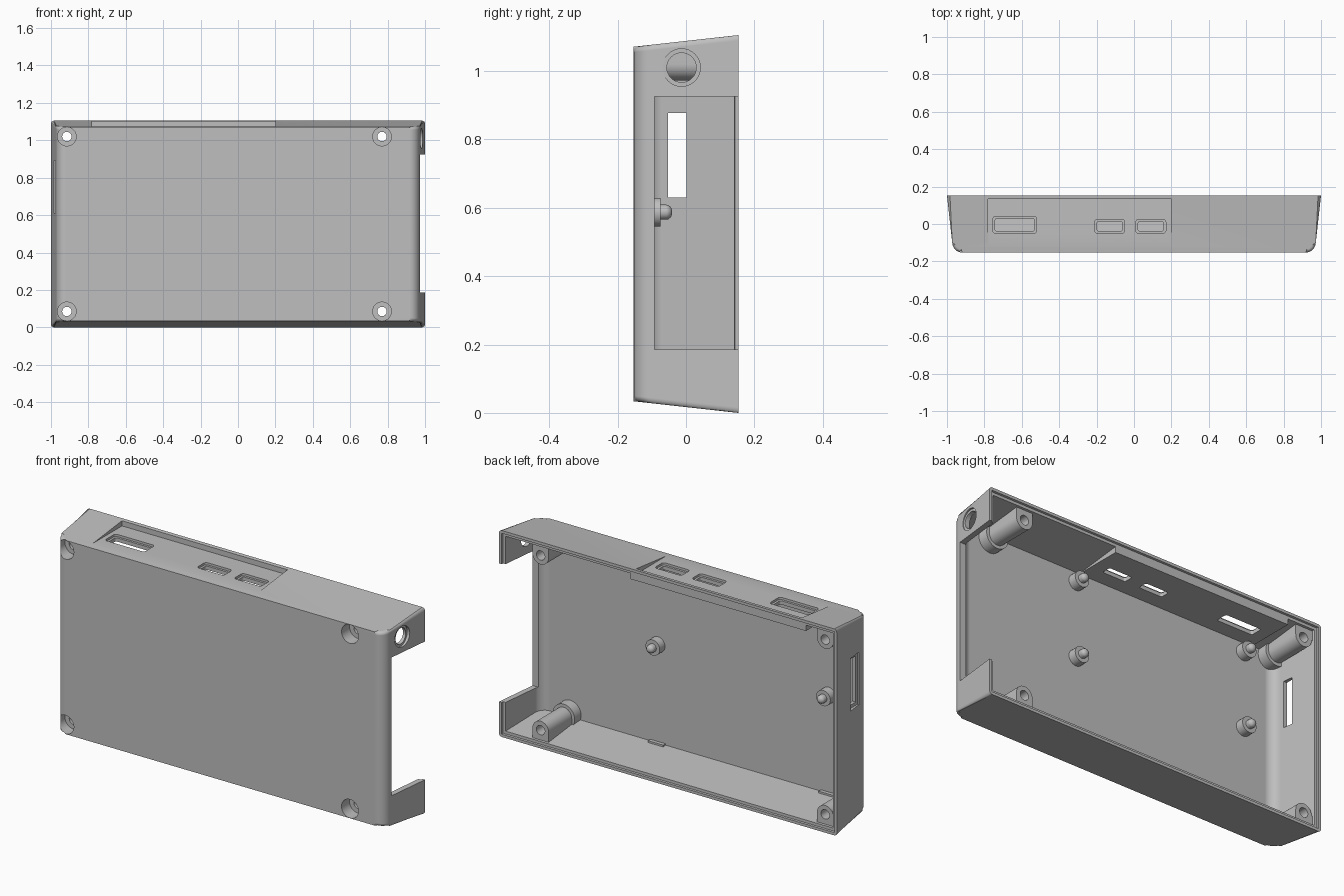
import bpy, bmesh, math
from mathutils import Matrix, Vector

if "Cube" in bpy.data.objects:
    bpy.data.objects.remove(bpy.data.objects["Cube"])

H, D, TAPER = 1.105, 0.153, 0.034      # height, half depth, wall draft
FLOOR = -0.12                          # inside face of the front panel
SLOPE = TAPER / (2 * D)

grey = bpy.data.materials.new("matte grey plastic")
grey.use_nodes = True
grey.diffuse_color = (0.52, 0.52, 0.52, 1)
grey.node_tree.nodes["Principled BSDF"].inputs["Base Color"].default_value = grey.diffuse_color


def finish(bm, name):
    bmesh.ops.recalc_face_normals(bm, faces=bm.faces)
    mesh = bpy.data.meshes.new(name)
    bm.to_mesh(mesh)
    bm.free()
    obj = bpy.data.objects.new(name, mesh)
    bpy.context.collection.objects.link(obj)
    return obj


def box(name, lo, hi, axis=None, radius=0.0):
    """Box between two corners; edges along one axis may be rounded."""
    lo, hi = Vector(lo), Vector(hi)
    bm = bmesh.new()
    bmesh.ops.create_cube(bm, size=1)
    bmesh.ops.scale(bm, vec=hi - lo, verts=bm.verts)
    bmesh.ops.translate(bm, vec=(lo + hi) / 2, verts=bm.verts)
    if axis is not None:
        edges = [e for e in bm.edges
                 if abs((e.verts[0].co - e.verts[1].co).normalized()[axis]) > 0.9]
        bmesh.ops.bevel(bm, geom=edges, offset=radius, segments=4, profile=0.5, affect='EDGES')
    return finish(bm, name)


def lathe(name, profile, matrix, sides=32):
    """Turn (radius, height) points around local z."""
    bm = bmesh.new()
    rings = [[bm.verts.new((r * math.cos(2 * math.pi * i / sides),
                            r * math.sin(2 * math.pi * i / sides), h))
              for i in range(sides)] for r, h in profile]
    for a, b in zip(rings, rings[1:]):
        for i in range(sides):
            j = (i + 1) % sides
            bm.faces.new((a[i], a[j], b[j], b[i]))
    bm.faces.new(rings[0])
    bm.faces.new(rings[-1])
    bm.transform(matrix)
    return finish(bm, name)


def along_y(x, z):
    return Matrix.Translation((x, 0, z)) @ Matrix.Rotation(-math.pi / 2, 4, 'X')


def tray(name, d, front, back, radius, edge=0.0):
    """Tapered solid, inset by d, with rounded front side edges."""
    def half_x(y):
        return 1 - SLOPE * (D - y) - d
    tilt = math.atan(SLOPE)
    cy = front + radius
    cx = half_x(cy) - radius / math.cos(tilt)
    right = [(half_x(back), back)]
    for i in range(9):
        a = -tilt - (math.pi / 2 - tilt) * i / 8
        right.append((cx + radius * math.cos(a), cy + radius * math.sin(a)))
    outline = right + [(-x, y) for x, y in reversed(right)]
    bm = bmesh.new()
    low, top = [], []
    for x, y in outline:
        rise = SLOPE * (D - y) + d
        low.append(bm.verts.new((x, y, rise)))
        top.append(bm.verts.new((x, y, H - rise)))
    n = len(outline)
    for i in range(n):
        j = (i + 1) % n
        bm.faces.new((low[i], low[j], top[j], top[i]))
    caps = [bm.faces.new(low), bm.faces.new(top)]
    if edge:
        rim = [e for f in caps for e in f.edges
               if min(v.co.y for v in e.verts) < back - 0.01]
        bmesh.ops.bevel(bm, geom=rim, offset=edge, segments=4, profile=0.5, affect='EDGES')
    return finish(bm, name)


def combine(obj, other, operation='DIFFERENCE', keep=False):
    mod = obj.modifiers.new("cut", 'BOOLEAN')
    mod.operation, mod.object, mod.solver = operation, other, 'EXACT'
    bpy.context.view_layer.objects.active = obj
    bpy.ops.object.modifier_apply(modifier=mod.name)
    if not keep:
        bpy.data.objects.remove(other)


# Hollow shell; the cavity is shallower under the port panel
shell = tray("case_shell", 0, -D, D, 0.055, edge=0.016)
cavity = tray("cavity", 0.03, FLOOR, 0.2, 0.055)
combine(cavity, box("port_panel_backing", (-0.81, -0.2, 1.043), (0.23, 0.143, 1.2)))
combine(shell, cavity)
combine(shell, tray("rim_step", 0.015, 0.142, 0.2, 0.002))

# Sunken port panel and its three slots
combine(shell, box("port_recess", (-0.78, -0.3, 1.075), (0.2, 0.133, 1.2)))
for x0, x1, y1 in ((-0.755, -0.52, 0.04), (-0.21, -0.05, 0.025), (0.01, 0.17, 0.025)):
    combine(shell, box("slot_lip", (x0, -0.05, 1.063), (x1, y1, 1.2), 2, 0.015))
    combine(shell, box("slot", (x0 + 0.012, -0.038, 1.0), (x1 - 0.012, y1 - 0.012, 1.2), 2, 0.01))

# Left wall: large opening and round socket hole
combine(shell, box("side_opening", (0.9, -0.092, 0.185), (1.2, 0.3, 0.925)))
combine(shell, lathe("socket_hole", [(0.043, 0.9), (0.043, 0.972), (0.055, 0.972), (0.055, 1.1)],
                     Matrix.Translation((0, -0.013, 1.01)) @ Matrix.Rotation(math.pi / 2, 4, 'Y')))

# Right wall: card slot with a shallow lip
combine(shell, box("card_lip", (-1.1, -0.068, 0.612), (-0.967, 0.017, 0.893)))
combine(shell, box("card_slot", (-1.1, -0.053, 0.63), (-0.9, 0.002, 0.877)))

# Screw posts in the corners, drilled from the front
parts = [shell]
limit = tray("post_limit", 0.008, -0.135, 0.2, 0.045)
R = 0.048
for side, x in (("left", 0.77), ("right", -0.915)):
    for level, z, wall in (("upper", 1.02, 1.2), ("lower", 0.085, -0.1)):
        post = lathe(f"{level}_{side}_screw_post",
                     [(0.065, -0.14), (0.065, -0.065), (R, -0.065), (R, 0.13)], along_y(x, z))
        outer = x - R if side == "left" else x - 0.2
        combine(post, box("post_web", (outer, -0.13, min(z, wall)), (x + R, 0.13, max(z, wall))), 'UNION')
        combine(post, limit, 'INTERSECT', keep=True)
        drill = lathe("screw_drill", [(0.05, -0.3), (0.05, -0.085), (0.025, -0.085), (0.025, 0.3)],
                      along_y(x, z))
        combine(post, drill, keep=True)
        combine(shell, drill)
        parts.append(post)
bpy.data.objects.remove(limit)

# Board pegs with round tips, and small board rests at the bottom
for side, x in (("left", 0.25), ("right", -0.76)):
    for level, z in (("upper", 0.99), ("middle", 0.587)):
        tip = [(0.022 * math.cos(a), -0.058 + 0.018 * math.sin(a))
               for a in (math.radians(20 * i) for i in range(5))]
        parts.append(lathe(f"{level}_{side}_board_peg",
                           [(0.042, -0.13), (0.042, -0.075), (0.022, -0.075)] + tip, along_y(x, z), 24))
    parts.append(box(f"{side}_board_rest", (x - 0.045, -0.13, 0.04), (x + 0.045, -0.1, 0.068)))

# Finish: one colour, smooth curves with crisp edges
bpy.ops.object.select_all(action='DESELECT')
for obj in parts:
    obj.data.materials.clear()
    obj.data.materials.append(grey)
    for poly in obj.data.polygons:
        poly.material_index = 0
    obj.select_set(True)
bpy.context.view_layer.objects.active = shell
bpy.ops.object.shade_smooth_by_angle(angle=math.radians(30))
for obj in parts:
    obj.modifiers.new("even shading", 'WEIGHTED_NORMAL').keep_sharp = True
